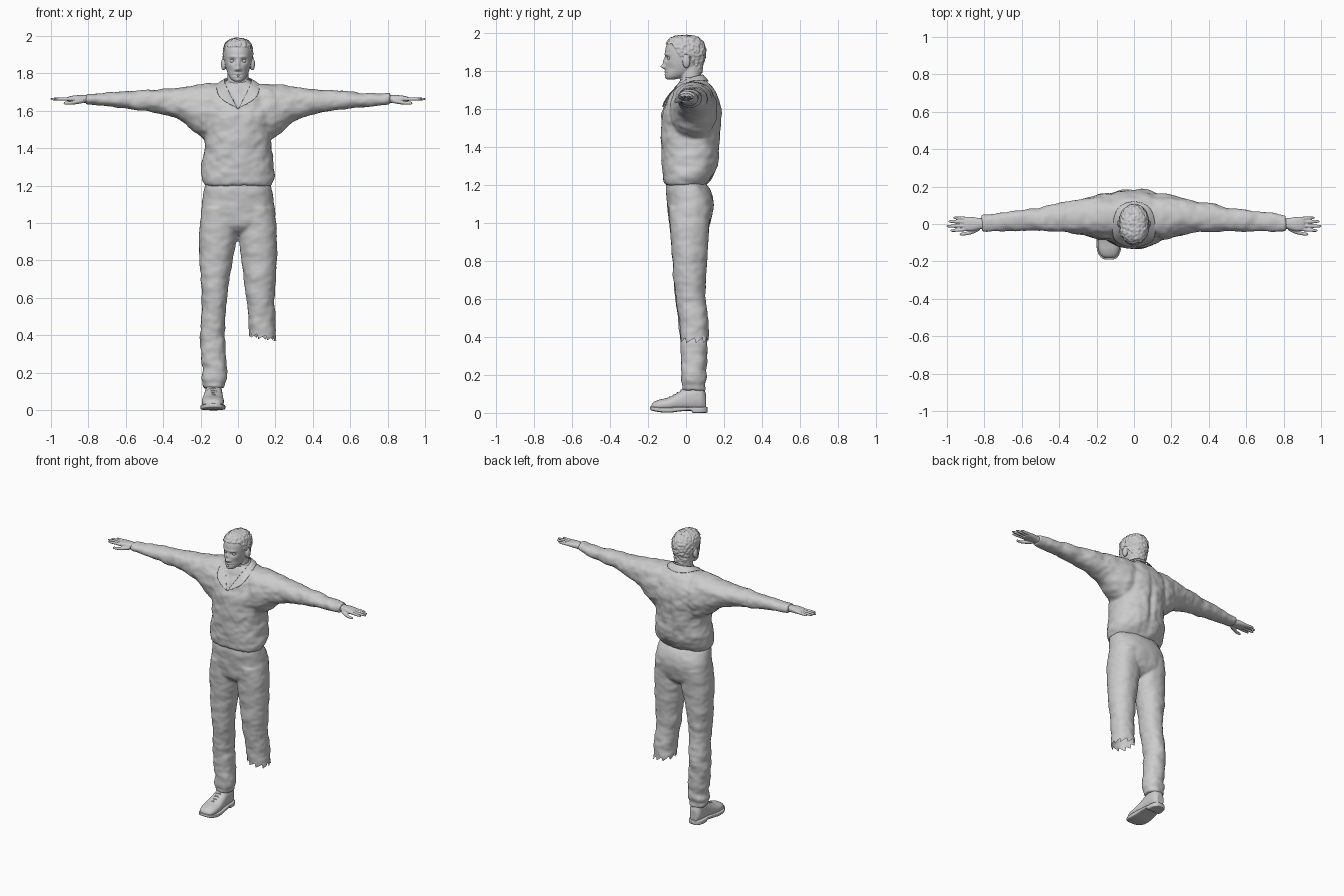
import bpy, bmesh, math
from mathutils import Vector, noise


def loft(bm, axis, rows, power=2.2, seg=32, steps=4, flip=1):
    """Smooth closed tube through rows of (t, a0, a1, b0, b1) along an axis."""
    pts = [rows[0]] + list(rows) + [rows[-1]]
    dense = []
    for i in range(1, len(pts) - 2):
        p0, p1, p2, p3 = pts[i - 1:i + 3]
        for s in range(steps):
            u = s / steps
            dense.append([0.5 * (2 * b + (c - a) * u + (2 * a - 5 * b + 4 * c - d) * u * u
                          + (3 * b - a - 3 * c + d) * u ** 3) for a, b, c, d in zip(p0, p1, p2, p3)])
    dense.append(rows[-1])
    rings = []
    for t, a0, a1, b0, b1 in dense:
        ring = []
        for k in range(seg):
            w = 2 * math.pi * k / seg
            c, s = math.cos(w), math.sin(w)
            a = (a0 + a1) / 2 + (a1 - a0) / 2 * math.copysign(abs(c) ** (2 / power), c)
            b = (b0 + b1) / 2 + (b1 - b0) / 2 * math.copysign(abs(s) ** (2 / power), s)
            co = {'z': (a, b, t), 'x': (t, a, b), 'y': (a, t, b)}[axis]
            ring.append(bm.verts.new((co[0] * flip, co[1], co[2])))
        rings.append(ring)
    for r, q in zip(rings, rings[1:]):
        for k in range(seg):
            n = (k + 1) % seg
            bm.faces.new((r[k], r[n], q[n], q[k]))
    bm.faces.new(rings[0])
    bm.faces.new(rings[-1])


def ball(bm, centre, size):
    made = bmesh.ops.create_uvsphere(bm, u_segments=20, v_segments=14, radius=1)['verts']
    for v in made:
        v.co = Vector([c + s * e for c, s, e in zip(centre, size, v.co)])


def build(name, bm, voxel=0, smooth=2, sculpt=None):
    """Fuse overlapping tubes into one skin, then reshape each vertex."""
    bmesh.ops.recalc_face_normals(bm, faces=bm.faces)
    me = bpy.data.meshes.new(name)
    bm.to_mesh(me)
    bm.free()
    ob = bpy.data.objects.new(name, me)
    bpy.context.collection.objects.link(ob)
    if voxel:
        m = ob.modifiers.new("fuse", 'REMESH')
        m.mode, m.voxel_size = 'VOXEL', voxel
        m = ob.modifiers.new("relax", 'SMOOTH')
        m.factor, m.iterations = 0.5, smooth
        dg = bpy.context.evaluated_depsgraph_get()
        ob.data = bpy.data.meshes.new_from_object(ob.evaluated_get(dg))
        ob.modifiers.clear()
    if sculpt:
        moved = [sculpt(v.co.copy(), v.normal.copy()) for v in ob.data.vertices]
        for v, co in zip(ob.data.vertices, moved):
            v.co = co
    ob.data.shade_smooth()
    return ob


def push(co, brushes):
    """Soft brushes, mirrored in x: (centre, radii, offset)."""
    p = Vector((abs(co.x), co.y, co.z))
    out = co.copy()
    for c, r, o in brushes:
        d = sum(((p[i] - c[i]) / r[i]) ** 2 for i in range(3))
        out += Vector(o) * math.exp(-d)
    return out


def folds(co, n, scale, amount):
    q = Vector([a * b for a, b in zip(co, scale)])
    return co + n * amount * (noise.noise(q) + 0.5 * noise.noise(q * 2.1))


# Sweater: torso and both sleeves
bm = bmesh.new()
loft(bm, 'z', [(z, -w, w, f, b) for z, w, f, b in [
    (1.198, .172, -.108, .10), (1.215, .186, -.118, .118), (1.25, .195, -.121, .143),
    (1.31, .192, -.125, .165), (1.40, .178, -.129, .175), (1.50, .183, -.13, .18),
    (1.58, .20, -.124, .183), (1.65, .20, -.10, .172), (1.70, .17, -.07, .152),
    (1.74, .10, -.05, .12), (1.765, .06, -.03, .09)]], 2.3, 48)
for side in (1, -1):
    loft(bm, 'x', [(.06, -.06, .15, 1.50, 1.745), (.15, -.085, .163, 1.44, 1.746),
                   (.22, -.07, .15, 1.475, 1.74), (.30, -.052, .13, 1.545, 1.727),
                   (.40, -.042, .112, 1.58, 1.717), (.50, -.04, .088, 1.60, 1.71),
                   (.60, -.037, .076, 1.612, 1.702), (.72, -.04, .06, 1.625, 1.694),
                   (.80, -.042, .05, 1.632, 1.694), (.815, -.038, .046, 1.636, 1.69)],
         2.2, flip=side)


def shape_sweater(co, n):
    co2 = folds(co, n, (13, 9, 17), .007)
    co2 = push(co2, [((0, .18, 1.42), (.02, .06, .15), (0, -.012, 0)),
                     ((.09, .18, 1.58), (.06, .06, .08), (0, .006, 0))])
    if co.y < 0 and 1.61 < co.z < 1.76 and abs(co.x) < (co.z - 1.61) * .55:
        co2.y += .014
    return co2


build("sweater", bm, .009, 3, shape_sweater)

# Shirt collar: half strip mirrored across the middle
inner = [(0, .092, 1.785), (.055, .075, 1.782), (.075, .02, 1.768), (.062, -.04, 1.735),
         (.032, -.085, 1.675), (0, -.122, 1.61)]
outer = [(0, .13, 1.74), (.085, .105, 1.748), (.115, .03, 1.755), (.12, -.07, 1.705),
         (.098, -.104, 1.66), (.018, -.126, 1.622)]
bm = bmesh.new()
a = [bm.verts.new(p) for p in inner]
b = [bm.verts.new(p) for p in outer]
for i in range(5):
    bm.faces.new((a[i], a[i + 1], b[i + 1], b[i]))
collar = build("collar", bm)
m = collar.modifiers.new("mirror", 'MIRROR')
m.use_clip = True
m = collar.modifiers.new("thick", 'SOLIDIFY')
m.thickness, m.offset = .006, 0
m = collar.modifiers.new("round", 'SUBSURF')
m.levels = m.render_levels = 2

# Trousers: hips and two legs, one leg torn off below the knee
bm = bmesh.new()
loft(bm, 'z', [(z, -w, w, f, b) for z, w, f, b in [
    (1.225, .165, -.095, .09), (1.18, .182, -.106, .122), (1.12, .19, -.10, .145),
    (1.05, .20, -.095, .14), (.98, .19, -.08, .12), (.935, .11, -.03, .07)]], 2.4, 48)
loft(bm, 'z', [(1.08, .0, .192, -.09, .135), (1.0, .0, .205, -.086, .125),
               (.92, .003, .208, -.08, .118), (.80, .02, .207, -.07, .11),
               (.70, .03, .20, -.065, .105), (.60, .042, .195, -.052, .102),
               (.50, .052, .198, -.037, .115), (.40, .058, .20, -.03, .12),
               (.30, .06, .20, -.03, .115)])
loft(bm, 'z', [(1.08, -.192, .0, -.09, .135), (1.0, -.205, .0, -.086, .125),
               (.92, -.208, -.005, -.08, .118), (.80, -.205, -.03, -.07, .11),
               (.70, -.20, -.046, -.066, .103), (.60, -.192, -.06, -.06, .10),
               (.50, -.196, -.068, -.045, .112), (.40, -.20, -.07, -.035, .116),
               (.30, -.197, -.066, -.03, .11), (.22, -.192, -.057, -.027, .108),
               (.175, -.198, -.056, -.025, .108), (.15, -.188, -.068, -.016, .10),
               (.13, -.19, -.07, -.018, .103), (.115, -.182, -.075, -.01, .098)])


def shape_trousers(co, n):
    low = max(0, 1 - co.z)
    return folds(co, n, (12, 12, 16), .004 + .005 * low)


trousers = build("trousers", bm, .008, 3, shape_trousers)


def tear(co):
    w = math.atan2(co.y - .045, co.x - .13)
    return .392 - .012 * math.cos(w) + .016 * (2 * ((w * 1.6) % 1) - 1)


bm = bmesh.new()
bm.from_mesh(trousers.data)
bmesh.ops.delete(bm, geom=[v for v in bm.verts if v.co.x > 0 and v.co.z < tear(v.co)], context='VERTS')
for v in bm.verts:
    if v.is_boundary:
        v.co.z = tear(v.co)
bm.to_mesh(trousers.data)
bm.free()

# Head: skull, neck and ears fused, then sculpted face and short hair
bm = bmesh.new()
loft(bm, 'z', [(z, -w, w, f, b) for z, w, f, b in [
    (1.757, .02, -.10, -.055), (1.77, .038, -.107, -.01), (1.80, .055, -.109, .05),
    (1.84, .067, -.111, .085), (1.88, .073, -.111, .097), (1.92, .074, -.108, .098),
    (1.95, .067, -.096, .086), (1.972, .05, -.075, .064), (1.983, .024, -.04, .03)]], 2.2, 48)
loft(bm, 'z', [(1.66, -.066, .066, -.05, .085), (1.72, -.06, .06, -.032, .084),
               (1.77, -.058, .058, -.032, .078), (1.85, -.055, .055, -.03, .085)])
for side in (1, -1):
    ball(bm, (side * .077, .002, 1.85), (.014, .02, .034))

FACE = [((0, -.11, 1.824), (.013, .05, .011), (0, -.022, 0)),
        ((0, -.11, 1.848), (.010, .05, .018), (0, -.011, 0)),
        ((.013, -.11, 1.82), (.008, .05, .007), (0, -.006, 0)),
        ((.031, -.105, 1.867), (.017, .04, .012), (0, .013, 0)),
        ((.028, -.105, 1.889), (.024, .04, .007), (0, -.005, 0)),
        ((0, -.11, 1.797), (.018, .04, .005), (0, -.006, 0)),
        ((0, -.11, 1.784), (.015, .04, .005), (0, -.006, 0)),
        ((0, -.11, 1.79), (.024, .04, .003), (0, .005, 0)),
        ((0, -.108, 1.765), (.016, .04, .010), (0, -.005, 0)),
        ((.05, -.08, 1.815), (.018, .04, .018), (-.0, .006, 0)),
        ((.092, .004, 1.853), (.008, .010, .016), (0, 0, 0))]


def shape_head(co, n):
    out = push(co, FACE)
    if co.y < -.07:
        line = 1.94
    elif co.y < -.03:
        line = 1.94 - (co.y + .07) * 1.6
    else:
        line = max(1.79, 1.876 - max(0, co.y - .015) * 1.5)
    if co.z > line and abs(co.x) < .08:
        out += n * (.006 + .006 * noise.noise(co * 75))
    return out


build("head", bm, .0036, 2, shape_head)

# Eyes
bm = bmesh.new()
for side in (1, -1):
    ball(bm, (side * .031, -.086, 1.867), (.013, .012, .011))
build("eyes", bm)

# Hands: palm, thumb and four tapered fingers
for side, label in ((1, "left"), (-1, "right")):
    bm = bmesh.new()
    loft(bm, 'x', [(.77, -.026, .032, 1.642, 1.685), (.82, -.027, .031, 1.643, 1.684),
                   (.855, -.036, .036, 1.645, 1.684), (.89, -.038, .039, 1.648, 1.68),
                   (.91, -.034, .036, 1.652, 1.674)], 2.5, 20, flip=side)
    for y, dy, tip in ((-.028, -.008, .982), (-.009, -.003, 1.003), (.011, .003, .993), (.029, .005, .966)):
        rows = [(.885 + (tip - .885) * u, y + dy * u - r, y + dy * u + r, 1.663 - r, 1.663 + r)
                for u, r in ((0, .0095), (.5, .009), (.85, .0075), (.97, .005), (1, .002))]
        loft(bm, 'x', rows, 2, 12, flip=side)
    loft(bm, 'x', [(.825, -.035, -.008, 1.642, 1.668), (.86, -.052, -.025, 1.636, 1.66),
                   (.895, -.06, -.041, 1.633, 1.652), (.925, -.062, -.047, 1.634, 1.649),
                   (.932, -.057, -.052, 1.639, 1.645)], 2, 12, flip=side)
    build(label + "_hand", bm, .0034, 2)

# Shoe: upper, sole and laces
bm = bmesh.new()
loft(bm, 'y', [(-.183, -.15, -.112, .018, .038), (-.172, -.174, -.092, .012, .056),
               (-.14, -.19, -.078, .01, .07), (-.09, -.194, -.075, .01, .082),
               (-.04, -.187, -.079, .01, .108), (0, -.18, -.082, .01, .135),
               (.05, -.176, -.084, .01, .15), (.085, -.172, -.09, .01, .145),
               (.105, -.155, -.107, .015, .10)], 2.3)
build("shoe_upper", bm, .005, 2)
bm = bmesh.new()
loft(bm, 'y', [(-.190, -.152, -.11, .018, .034), (-.178, -.178, -.088, .012, .033),
               (-.14, -.197, -.071, .004, .03), (-.09, -.2, -.068, .001, .03),
               (-.03, -.192, -.073, .008, .032), (.025, -.184, -.08, .012, .032),
               (.035, -.184, -.08, 0, .032), (.08, -.18, -.084, 0, .032),
               (.105, -.165, -.098, 0, .032), (.112, -.15, -.112, .002, .03)], 6, 40)
build("shoe_sole", bm)
bm = bmesh.new()
for y, z in ((-.085, .082), (-.065, .092), (-.045, .104), (-.025, .117)):
    loft(bm, 'x', [(-.168, y - .004, y + .004, z - .017, z - .009), (-.133, y - .005, y + .005, z - .004, z + .006),
                   (-.098, y - .004, y + .004, z - .017, z - .009)], 2, 8)
build("shoe_laces", bm)
